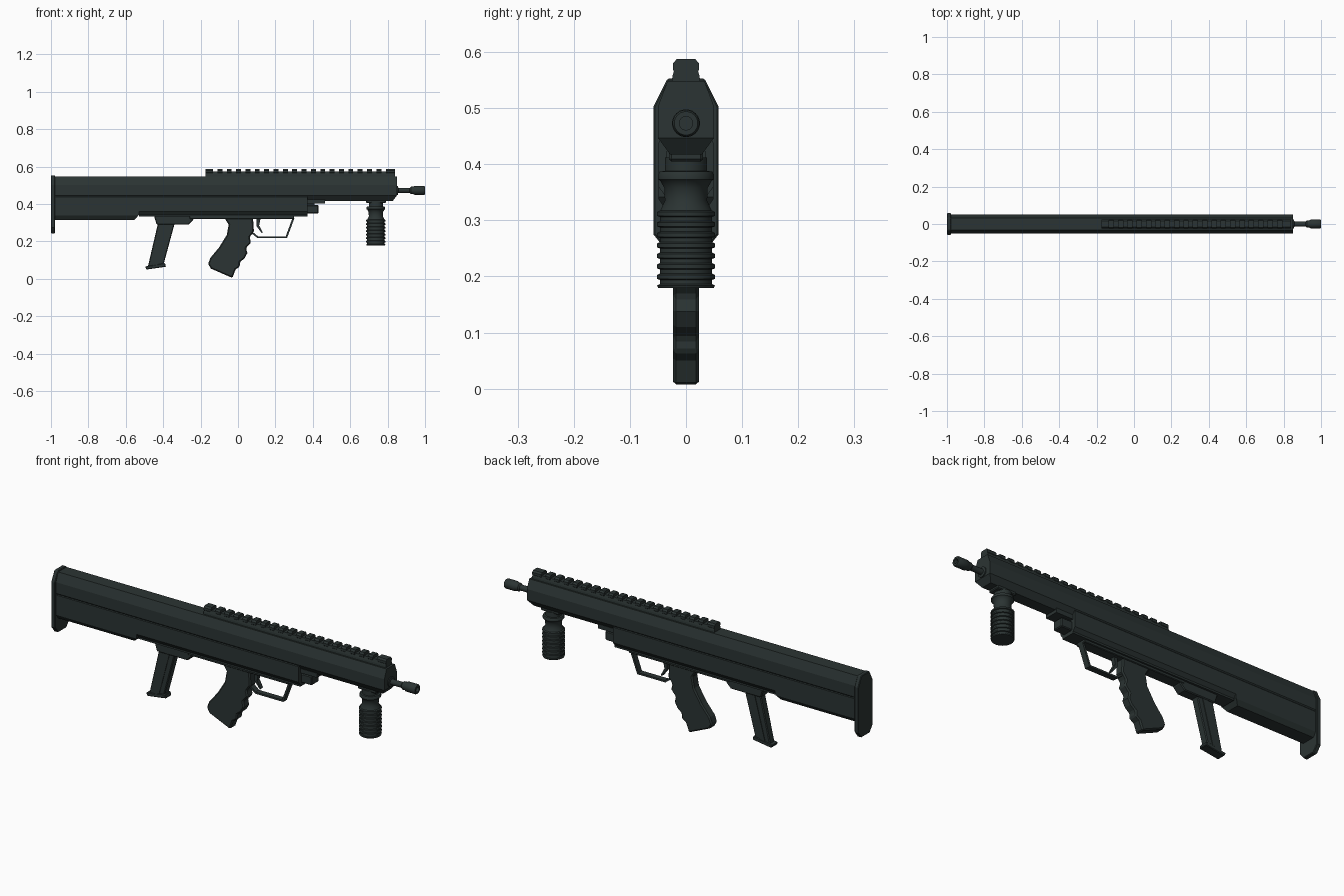
import bpy, bmesh, math
from mathutils import Vector

if "Cube" in bpy.data.objects:
    bpy.data.objects.remove(bpy.data.objects["Cube"])

mat = bpy.data.materials.new("dark_gunmetal")
mat.use_nodes = True
COLOUR = (0.024, 0.034, 0.033, 1)
mat.diffuse_color = COLOUR
mat.node_tree.nodes["Principled BSDF"].inputs["Base Color"].default_value = COLOUR


def finish(name, bm, bevel=0, smooth=False):
    bmesh.ops.recalc_face_normals(bm, faces=bm.faces)
    mesh = bpy.data.meshes.new(name)
    bm.to_mesh(mesh)
    bm.free()
    mesh.materials.append(mat)
    ob = bpy.data.objects.new(name, mesh)
    bpy.context.collection.objects.link(ob)
    if bevel:
        mod = ob.modifiers.new("edge_bevel", "BEVEL")
        mod.width, mod.segments = bevel, 1
        mod.limit_method, mod.angle_limit = "ANGLE", math.radians(50)
    if smooth:
        bpy.ops.object.select_all(action="DESELECT")
        ob.select_set(True)
        bpy.context.view_layer.objects.active = ob
        bpy.ops.object.shade_smooth_by_angle(angle=math.radians(35))
    return ob


def extrude(bm, points, offset):
    face = bm.faces.new([bm.verts.new(p) for p in points])
    new = bmesh.ops.extrude_face_region(bm, geom=[face])["geom"]
    bmesh.ops.translate(bm, vec=offset, verts=[v for v in new if isinstance(v, bmesh.types.BMVert)])


def section(name, half, x0, x1, cut=None, bevel=0):
    """Mirrored (half width, z) section swept along x, optionally trimmed by a plane."""
    bm = bmesh.new()
    ring = half + [(-y, z) for y, z in reversed(half)]
    extrude(bm, [(x0, y, z) for y, z in ring], (x1 - x0, 0, 0))
    if cut:
        bmesh.ops.recalc_face_normals(bm, faces=bm.faces)
        res = bmesh.ops.bisect_plane(bm, geom=bm.verts[:] + bm.edges[:] + bm.faces[:],
                                     plane_co=cut[0], plane_no=cut[1], clear_outer=True)
        edges = [e for e in res["geom_cut"] if isinstance(e, bmesh.types.BMEdge)]
        bmesh.ops.contextual_create(bm, geom=edges)
    return finish(name, bm, bevel)


def side(name, outline, half, bevel=0):
    """Side (x, z) outline given a thickness across y."""
    bm = bmesh.new()
    extrude(bm, [(x, -half, z) for x, z in outline], (0, 2 * half, 0))
    return finish(name, bm, bevel)


def box(name, x0, x1, half, z0, z1, bevel=0):
    return side(name, [(x0, z0), (x1, z0), (x1, z1), (x0, z1)], half, bevel)


def lathe(name, profile, origin, axis, segments):
    """Spin a (radius, distance) profile about the z or x axis."""
    bm = bmesh.new()
    rings = []
    for r, d in profile:
        ring = []
        for i in range(segments):
            a = math.tau * (i + 0.5) / segments
            u, v = r * math.cos(a), r * math.sin(a)
            p = Vector((u, v, d) if axis == "z" else (d, u, v))
            ring.append(bm.verts.new(p + Vector(origin)))
        rings.append(ring)
    for a, b in zip(rings, rings[1:]):
        for i in range(segments):
            j = (i + 1) % segments
            bm.faces.new((a[i], a[j], b[j], b[i]))
    bm.faces.new(rings[0])
    bm.faces.new(rings[-1])
    return finish(name, bm, smooth=True)


# Main housing, with the lower front corner trimmed
section("upper_housing", [(0.033, 0.548), (0.05, 0.503), (0.05, 0.447), (0.028, 0.417)],
        -0.98, 0.85, ((0.85, 0, 0.447), (0.8, 0, -0.6)))
section("lower_housing", [(0.044, 0.445), (0.049, 0.438), (0.049, 0.36), (0.036, 0.342)], -0.98, 0.372)
section("stock_underside", [(0.049, 0.4), (0.049, 0.338), (0.034, 0.316)], -0.98, -0.53,
        ((-0.53, 0, 0.342), (0.75, 0, -0.65)))
section("butt_plate", [(0.033, 0.553), (0.058, 0.503), (0.058, 0.275), (0.033, 0.243)],
        -1.0, -0.978, bevel=0.003)

# Underside and front fittings
box("trigger_housing", -0.26, 0.3, 0.028, 0.32, 0.35, 0.003)
box("lower_rail", -0.53, 0.372, 0.036, 0.333, 0.35)
box("front_catch_plate", 0.36, 0.465, 0.035, 0.402, 0.424)
box("front_catch", 0.36, 0.43, 0.028, 0.35, 0.395, 0.004)
box("front_catch_stem", 0.36, 0.41, 0.018, 0.39, 0.41)

# Top rail with repeated teeth
section("rail_base", [(0.019, 0.574), (0.024, 0.558), (0.026, 0.54)], -0.175, 0.84)
TOOTH = [(0.016, 0.588), (0.023, 0.58), (0.023, 0.568), (0.018, 0.562)]
section("rail_rear_tooth", TOOTH, -0.175, -0.135)
for i in range(19):
    x = -0.11 + i * 0.05
    section(f"rail_tooth_{i + 1}", TOOTH, x, x + 0.026)
section("rail_front_tooth", TOOTH, 0.815, 0.84)

# Barrel and hollow muzzle
lathe("barrel", [(0.025, 0.84), (0.025, 0.855), (0.014, 0.857), (0.014, 0.93)], (0, 0, 0.473), "x", 20)
lathe("muzzle", [(0.014, 0.918), (0.02, 0.924), (0.02, 0.938), (0.024, 0.944), (0.024, 0.995),
                 (0.021, 1.0), (0.012, 1.0), (0.012, 0.955)], (0, 0, 0.473), "x", 20)

# Vertical foregrip: mount, flange, waist and ribbed handle
box("foregrip_mount", 0.685, 0.79, 0.03, 0.405, 0.43, 0.004)
profile = [(0.038, 0.412), (0.038, 0.388), (0.047, 0.387), (0.05, 0.382), (0.05, 0.373), (0.046, 0.37),
           (0.039, 0.358), (0.038, 0.335), (0.046, 0.318)]
for i in range(7):
    z = 0.315 - i * 0.0187
    profile += [(0.052, z), (0.052, z - 0.007), (0.047, z - 0.009), (0.047, z - 0.0165)]
profile += [(0.052, 0.184), (0.05, 0.179)]
lathe("foregrip", profile, (0.737, 0, 0), "z", 24)

# Pistol grip with finger grooves
side("pistol_grip", [(-0.075, 0.33), (-0.05, 0.29), (-0.06, 0.235), (-0.1, 0.17), (-0.148, 0.112),
                     (-0.16, 0.08), (-0.145, 0.055), (-0.03, 0.005), (-0.013, 0.05), (0.01, 0.066),
                     (0.01, 0.09), (0.035, 0.11), (0.05, 0.138), (0.043, 0.165), (0.07, 0.195),
                     (0.062, 0.222), (0.085, 0.255), (0.08, 0.33)], 0.0235, 0.006)

# Trigger and its guard
side("trigger", [(0.1, 0.33), (0.1, 0.28), (0.128, 0.243), (0.133, 0.248), (0.113, 0.285), (0.122, 0.33)], 0.01)
side("trigger_guard", [(0.07, 0.245), (0.105, 0.218), (0.262, 0.218), (0.302, 0.325), (0.291, 0.325),
                       (0.255, 0.227), (0.108, 0.227), (0.075, 0.254)], 0.014)

# Magazine well, magazine and floor plate
side("magazine_well", [(-0.45, 0.34), (-0.235, 0.34), (-0.24, 0.315), (-0.265, 0.29), (-0.435, 0.29)], 0.026, 0.004)
side("magazine", [(-0.425, 0.31), (-0.335, 0.31), (-0.4, 0.07), (-0.483, 0.06)], 0.019, 0.004)
side("magazine_ridge", [(-0.395, 0.3), (-0.365, 0.3), (-0.425, 0.075), (-0.455, 0.072)], 0.022)
side("magazine_floor", [(-0.497, 0.066), (-0.49, 0.05), (-0.385, 0.065), (-0.39, 0.085)], 0.023, 0.003)
